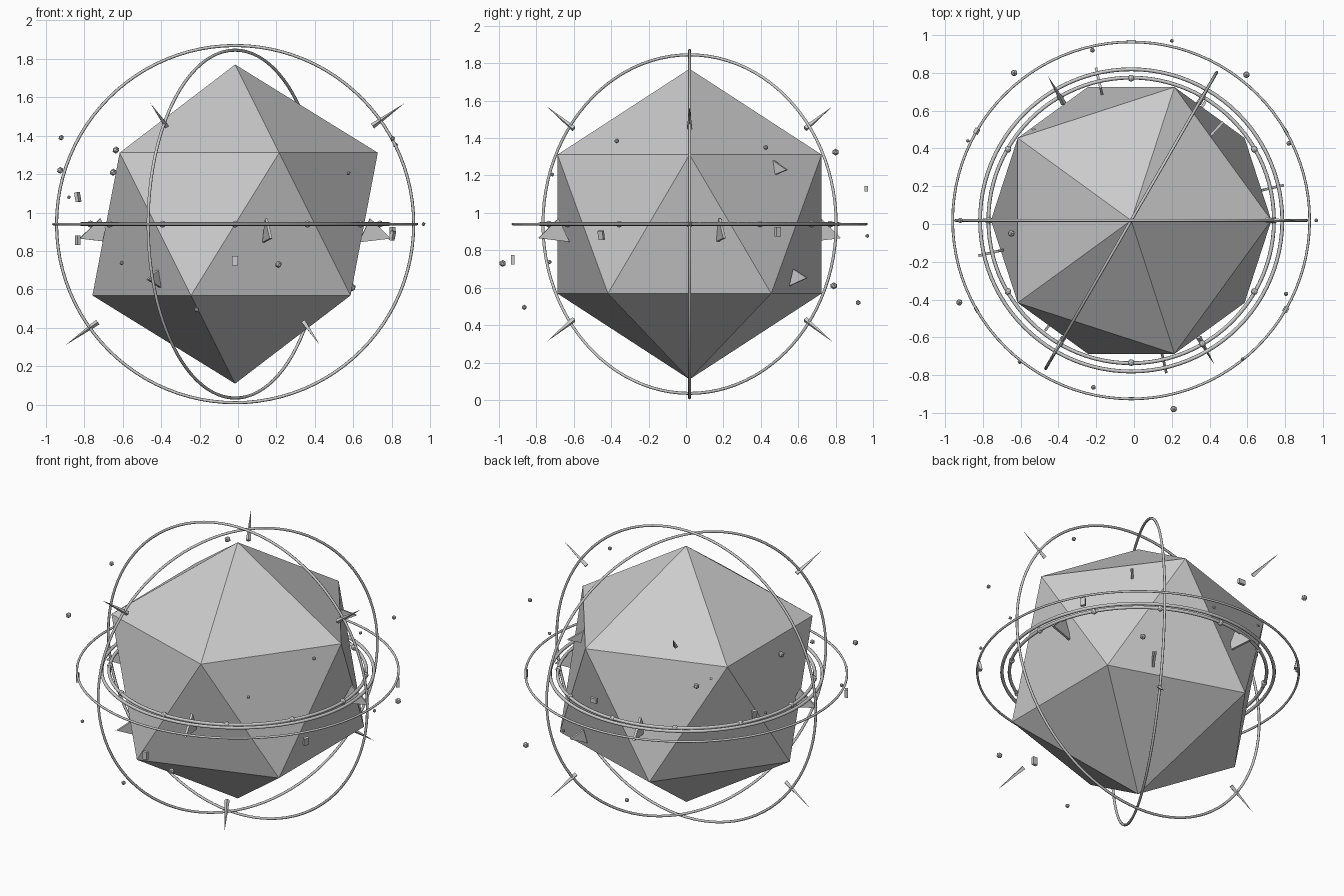
import bpy
from math import radians, sin, cos, pi
from mathutils import Vector, Matrix

if "Cube" in bpy.data.objects:
    bpy.data.objects.remove(bpy.data.objects["Cube"])

C = Vector((-0.015, 0.019, 0.94))   # centre of the crystal


def ring(name, major, minor, rot=(0, 0, 0)):
    bpy.ops.mesh.primitive_torus_add(location=C, rotation=rot, major_radius=major,
                                     minor_radius=minor, major_segments=96, minor_segments=8)
    ob = bpy.context.object
    ob.name = name
    bpy.ops.object.shade_smooth()
    return ob


def bead(name, loc, r, sub=1):
    bpy.ops.mesh.primitive_ico_sphere_add(subdivisions=sub, radius=r, location=loc)
    bpy.context.object.name = name


def shard(name, az, tri, t=0.014):
    # thin radial triangle, tri given as (radius, height) points
    a = radians(az)
    out, side = Vector((cos(a), sin(a), 0)), Vector((-sin(a), cos(a), 0))
    verts = [Vector((C.x, C.y, z)) + out * r + side * s * t / 2
             for s in (-1, 1) for r, z in tri]
    faces = [(2, 1, 0), (3, 4, 5), (0, 1, 4, 3), (1, 2, 5, 4), (2, 0, 3, 5)]
    me = bpy.data.meshes.new(name)
    me.from_pydata(verts, [], faces)
    ob = bpy.data.objects.new(name, me)
    bpy.context.collection.objects.link(ob)


# faceted core
bpy.ops.mesh.primitive_ico_sphere_add(subdivisions=1, radius=0.83, location=C)
bpy.context.object.name = "crystal_core"

# rings: two upright, three level
ring("upright_ring_wide", 0.929, 0.008, (pi / 2, 0, 0))
ring("upright_ring_turned", 0.905, 0.008, (pi / 2, 0, radians(60)))
ring("level_ring_outer", 0.945, 0.007)
ring("level_ring_middle", 0.80, 0.010)
ring("level_ring_inner", 0.756, 0.010)

# beads on the inner ring
for i in range(12):
    a = i * pi / 6
    bead("ring_bead", C + Vector((cos(a), sin(a), 0)) * 0.753, 0.018, 2)

# six outward spikes, alternating above and below
for i in range(6):
    a = i * pi / 3
    e = radians(35.5 if i % 2 == 0 else -35.5)
    d = Vector((cos(a) * cos(e), sin(a) * cos(e), sin(e)))
    bpy.ops.mesh.primitive_cone_add(vertices=4, radius1=0.015, radius2=0, depth=0.205)
    ob = bpy.context.object
    ob.name = "spike"
    ob.matrix_world = Matrix.Translation(C + d * 0.98) @ d.to_track_quat('Z', 'Y').to_matrix().to_4x4()

# triangular shards
for az in (13, 103, 193, 283):
    shard("waist_shard", az, [(0.66, 0.845), (0.83, 0.865), (0.72, 0.97)])
for az in (47, 137):
    shard("upper_shard", az, [(0.59, 1.193), (0.713, 1.23), (0.61, 1.283)])
for az in (58, 232):
    shard("lower_shard", az, [(0.633, 0.61), (0.741, 0.652), (0.657, 0.70)])

# small floating plates around the outer ring
for az, z in ((30, 0.90), (90, 1.13), (150, 1.08), (210, 0.855), (270, 0.75), (330, 0.88)):
    a = radians(az)
    bpy.ops.mesh.primitive_cube_add(size=1, location=(C.x + 0.945 * cos(a), C.y + 0.945 * sin(a), z),
                                    rotation=(0, radians(12) if az in (150, 330) else 0, a))
    ob = bpy.context.object
    ob.name = "floating_plate"
    ob.scale = (0.018, 0.045, 0.03) if az == 90 else (0.018, 0.03, 0.05)

# loose floating beads
for x, y, z, r in (
        (0.21, -0.98, 0.73, 0.019), (-0.215, -0.865, 0.495, 0.014),
        (-0.925, -0.415, 1.22, 0.018), (-0.92, 0.019, 1.39, 0.015),
        (0.965, 0.019, 0.94, 0.011), (-0.88, 0.44, 1.08, 0.010),
        (0.805, -0.37, 1.385, 0.013), (0.575, -0.715, 1.205, 0.011),
        (-0.605, -0.73, 0.738, 0.012), (-0.65, -0.05, 1.21, 0.019),
        (0.82, 0.427, 1.35, 0.014), (0.595, 0.79, 0.61, 0.019),
        (-0.635, 0.80, 1.325, 0.019), (-0.22, 0.92, 0.52, 0.014),
        (0.20, 0.97, 0.877, 0.011)):
    bead("floating_bead", (x, y, z), r)
